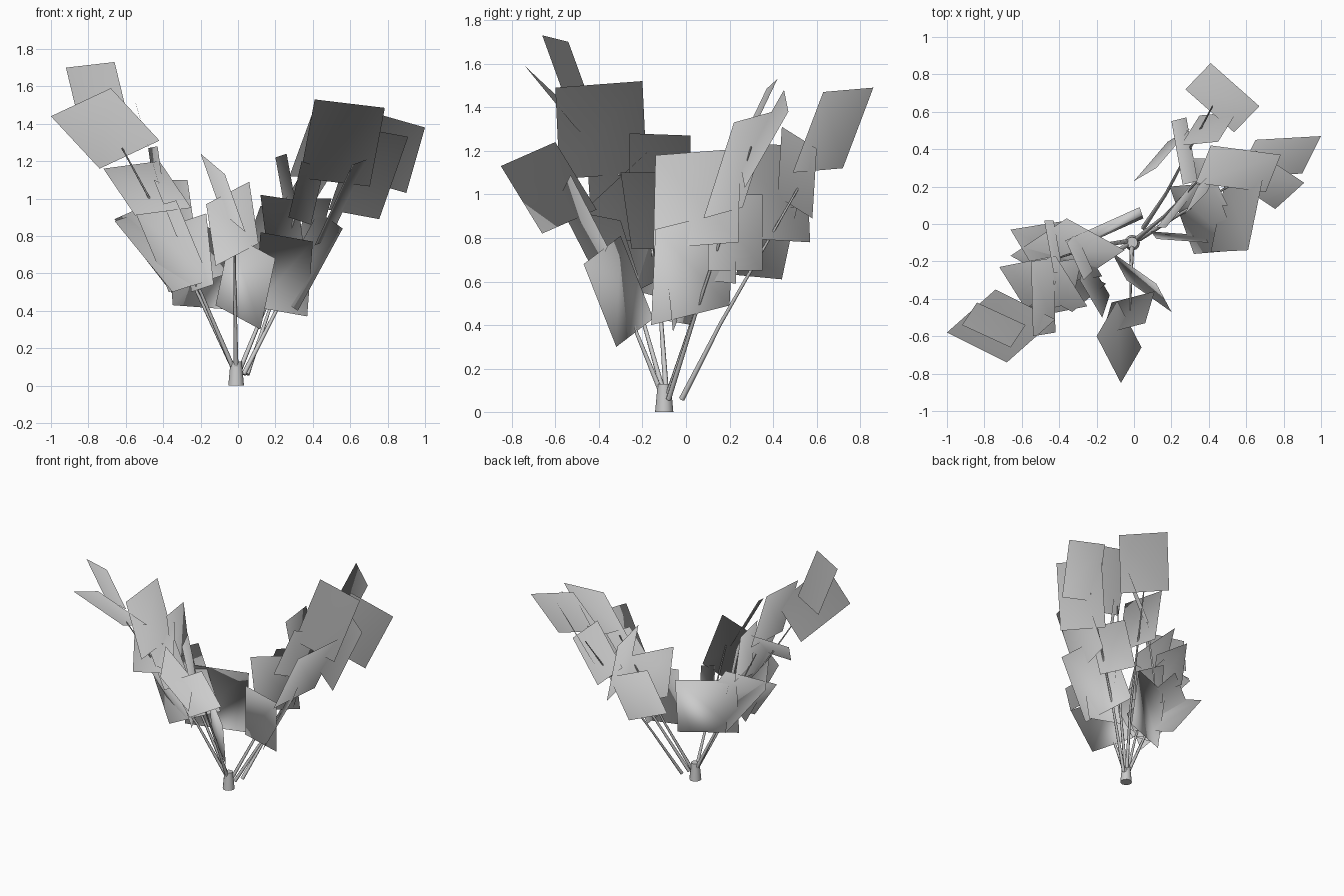
import bpy
from mathutils import Vector

if "Cube" in bpy.data.objects:
    bpy.data.objects.remove(bpy.data.objects["Cube"])

CENTRE = Vector((0, -0.1, 0.45))  # foliage normals fan out from here


def leaf(name, corner, u, v):
    """Flat leaf card from one corner and two edges, shaded outward like a rounded bush."""
    p, u, v = Vector(corner), Vector(u), Vector(v)
    pts = [p, p + u, p + u + v, p + v]
    if u.cross(v).dot(p + (u + v) / 2 - CENTRE) < 0:
        pts.reverse()
    me = bpy.data.meshes.new(name)
    me.from_pydata(pts, [], [(0, 1, 2, 3)])
    me.polygons[0].use_smooth = True
    me.normals_split_custom_set_from_vertices([(q - CENTRE).normalized() for q in pts])
    ob = bpy.data.objects.new(name, me)
    bpy.context.collection.objects.link(ob)


def stem(name, pts):
    """Thin tapering branch through the points."""
    cu = bpy.data.curves.new(name, 'CURVE')
    cu.dimensions = '3D'
    cu.bevel_depth = 0.013
    cu.bevel_resolution = 1
    cu.use_fill_caps = True
    sp = cu.splines.new('POLY')
    sp.points.add(len(pts) - 1)
    for i, p in enumerate(pts):
        sp.points[i].co = (*p, 1)
        sp.points[i].radius = 1 - 0.7 * i / (len(pts) - 1)
    bpy.context.collection.objects.link(bpy.data.objects.new(name, cu))


# stump
bpy.ops.mesh.primitive_cone_add(vertices=12, radius1=0.042, radius2=0.03,
                                depth=0.13, location=(-0.01, -0.1, 0.065))
bpy.context.object.name = "stump"
bpy.ops.object.shade_smooth_by_angle()

# branches
stem("branch_left", [(-.02, -.1, .08), (-.2, -.22, .5), (-.62, -.48, 1.27)])
stem("branch_left_back", [(-.02, -.09, .08), (-.22, -.12, .5), (-.46, -.2, 1.05)])
stem("branch_front", [(-.01, -.11, .08), (-.015, -.25, .42), (-.02, -.46, .9)])
stem("branch_right", [(.03, -.08, .06), (.24, .05, .47), (.68, .3, 1.22)])
stem("branch_back", [(.05, -.02, .06), (.17, .16, .41), (.42, .63, 1.23)])
stem("branch_middle", [(.0, -.09, .06), (.16, .04, .45), (.38, .27, 1.15)])

# leaves of the right and back branches
leaf("leaf_back_top", (.41, .86, 1.49), (-.135, -.14, -.37), (.26, -.23, -.02))
leaf("leaf_right_top", (.41, .42, 1.53), (-.08, -.2, -.42), (.375, -.05, -.045))
leaf("leaf_right_tip", (1.0, .47, 1.38), (-.1, -.2, -.35), (-.35, -.02, .1))
leaf("leaf_right_outer", (.91, .22, 1.33), (-.155, -.14, -.44), (-.27, .18, .05))
leaf("leaf_right_side", (.69, .25, 1.21), (-.2, -.01, -.43), (-.08, -.39, -.03))
leaf("leaf_right_low", (.32, -.16, .4), (.24, .02, .44), (-.13, .36, .09))
leaf("leaf_back_side", (.28, .57, .78), (-.08, -.02, .44), (.06, -.34, .02))
leaf("leaf_back_upper", (.45, .44, 1.31), (-.2, -.02, -.32), (.1, .16, -.1))
leaf("leaf_back_low", (.0, .23, .63), (.12, .07, .33), (.18, .21, -.02))
leaf("leaf_right_inner", (.12, -.02, 1.02), (.05, 0, -.4), (.2, .25, -.03))
leaf("leaf_right_upper", (.34, .2, 1.2), (-.07, -.15, -.3), (.12, .12, -.04))
leaf("leaf_right_middle", (.5, .1, 1.0), (-.1, 0, -.35), (-.12, .25, 0))
leaf("leaf_right_front", (.12, -.08, .82), (-.03, .04, -.4), (.28, -.02, -.05))

# leaves of the left branches
leaf("leaf_left_top", (-.92, -.54, 1.7), (.08, .12, -.33), (.26, -.12, .03))
leaf("leaf_left_tip", (-1.0, -.58, 1.44), (.26, .23, -.28), (.32, -.16, .15))
leaf("leaf_left_side", (-.55, -.2, 1.52), (.12, .02, -.42), (.01, -.4, -.03))
leaf("leaf_left_back", (-.48, .02, 1.27), (.05, 0, -.36), (.05, -.28, .01))
leaf("leaf_left_flat", (-.72, -.23, 1.16), (.17, -.27, -.25), (.3, .06, .04))
leaf("leaf_left_outer", (-.66, -.03, .89), (.31, .05, -.4), (.18, -.3, .08))
leaf("leaf_left_wide", (-.66, -.17, .88), (.31, -.17, -.38), (.3, .2, .1))
leaf("leaf_left_front", (-.55, -.35, .93), (.18, .15, -.43), (.22, -.12, .06))
leaf("leaf_left_inner", (-.29, -.3, .88), (.04, .12, -.38), (.12, -.2, .04))
leaf("leaf_left_upper", (-.36, -.1, 1.1), (.05, .05, -.35), (.09, -.2, 0))
leaf("leaf_left_middle", (-.45, -.45, 1.1), (.12, .02, -.3), (.05, .25, -.02))
leaf("leaf_left_low", (-.35, -.15, .43), (-.02, .06, .43), (.4, .18, -.03))

# leaves of the front branch
leaf("leaf_front_tip", (-.07, -.85, 1.13), (.11, .19, -.31), (-.13, .25, .11))
leaf("leaf_front_upper", (.06, -.53, 1.09), (.05, .17, -.33), (-.23, -.06, -.12))
leaf("leaf_front_low", (.12, -.32, .3), (.08, -.15, .38), (-.24, .17, .13))
